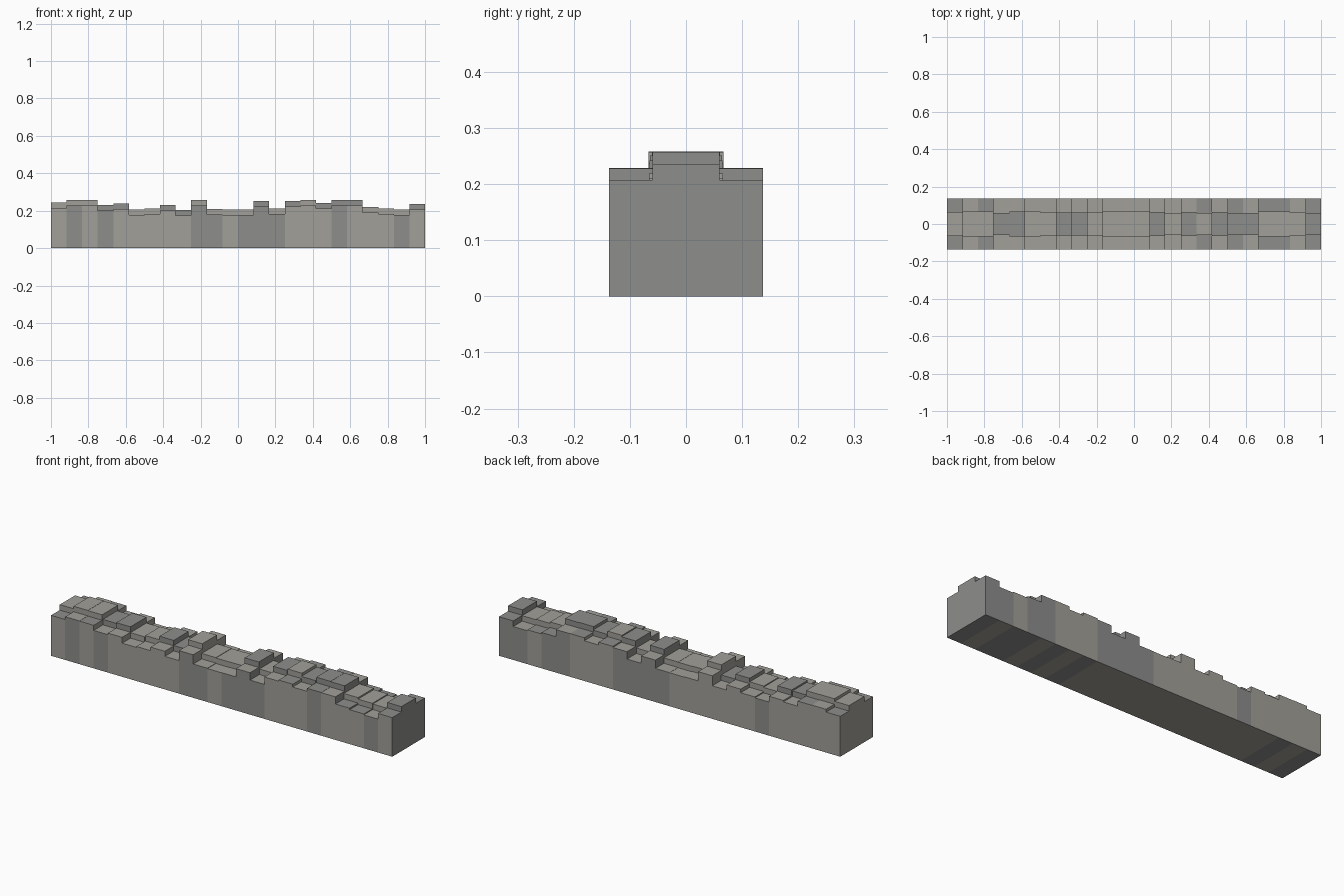
import bpy, bmesh

if "Cube" in bpy.data.objects:
    bpy.data.objects.remove(bpy.data.objects["Cube"])

N = 24
STEP = 2 / N
COPING_H = 0.029
# top height of each wall segment, left to right
TOPS = [.243, .257, .259, .257, .230, .238, .208, .208, .230, .205, .258, .208]
TOPS = [.243, .258, .257, .230, .238, .207, .212, .231, .204, .257, .208, .206,
        .207, .251, .212, .251, .257, .242, .258, .257, .219, .211, .206, .236]
# half depth of each coping stone
HALF = [.064, .067, .067, .060, .067, .067, .062, .062, .062, .061, .066, .066,
        .066, .064, .059, .064, .060, .065, .059, .060, .066, .066, .062, .060]
# darker stones on each side
FRONT = {1, 3, 9, 10, 12, 13, 14, 18, 22}
BACK = {5, 12, 13, 14, 15, 19, 20, 22, 23}
LEDGE = {0, 2, 16, 18, 20, 21, 23}
CAP = {3, 4, 7, 8, 13, 15, 17, 18, 19, 23}


def stone(name, rgb):
    m = bpy.data.materials.new(name)
    m.diffuse_color = (*rgb, 1)
    m.use_nodes = True
    m.node_tree.nodes["Principled BSDF"].inputs["Base Color"].default_value = m.diffuse_color
    return m


MATS = [stone("light_stone", (.36, .35, .32)), stone("dark_stone", (.27, .27, .265))]


def block(bm, x0, x1, hy, z0, z1, dark):
    """Add a box; dark(normal) decides the tone of each face."""
    verts = bmesh.ops.create_cube(bm, size=1)["verts"]
    for v in verts:
        v.co.x = x1 if v.co.x > 0 else x0
        v.co.y = hy if v.co.y > 0 else -hy
        v.co.z = z1 if v.co.z > 0 else z0
    for f in {f for v in verts for f in v.link_faces}:
        f.normal_update()
        f.material_index = int(dark(f.normal))


def finish(bm, name):
    mesh = bpy.data.meshes.new(name)
    bm.to_mesh(mesh)
    bm.free()
    for m in MATS:
        mesh.materials.append(m)
    bpy.context.collection.objects.link(bpy.data.objects.new(name, mesh))


wall, coping = bmesh.new(), bmesh.new()
for i, (top, hy) in enumerate(zip(TOPS, HALF)):
    x0 = -1 + i * STEP
    x1 = x0 + STEP

    def wall_tone(n):
        if abs(n.z) > .5:
            return i in LEDGE
        return i in (FRONT if n.y < 0 else BACK)

    # full-depth wall segment with a narrower coping stone on top
    block(wall, x0, x1, 0.137, 0, top - COPING_H, wall_tone)
    block(coping, x0, x1, hy, top - COPING_H, top, lambda n: i in CAP)
finish(wall, "wall_body")
finish(coping, "wall_coping")
